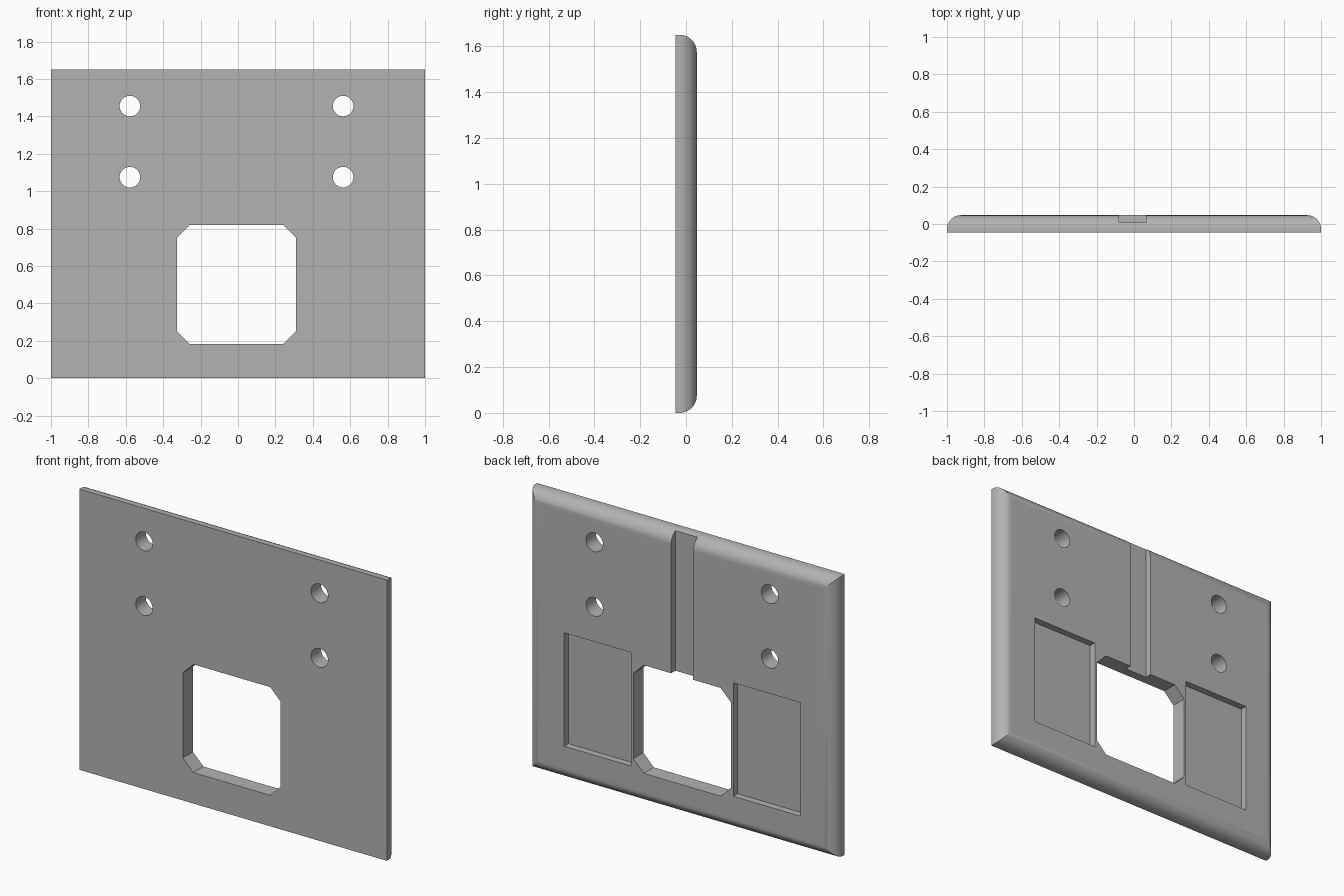
import bpy, bmesh, math

if "Cube" in bpy.data.objects:
    bpy.data.objects.remove(bpy.data.objects["Cube"], do_unlink=True)

FRONT, BACK, HEIGHT = -0.046, 0.047, 1.65
RADIUS = 0.075          # rounding of the back edges
STEPS = 12
MID = -0.008            # centre line of the cut-outs
FLOOR = 0.007           # depth of slot and pockets

grey = bpy.data.materials.new("plain grey")
grey.use_nodes = True
colour = (0.45, 0.45, 0.45, 1)
grey.diffuse_color = colour
grey.node_tree.nodes["Principled BSDF"].inputs["Base Color"].default_value = colour


def loft(name, rings):
    """Closed solid through a list of equal-length point rings."""
    bm = bmesh.new()
    loops = [[bm.verts.new(p) for p in ring] for ring in rings]
    for a, b in zip(loops, loops[1:]):
        for i in range(len(a)):
            j = (i + 1) % len(a)
            bm.faces.new((a[i], a[j], b[j], b[i]))
    bm.faces.new(loops[0])
    bm.faces.new(loops[-1])
    bmesh.ops.recalc_face_normals(bm, faces=bm.faces)
    mesh = bpy.data.meshes.new(name)
    bm.to_mesh(mesh)
    bm.free()
    mesh.materials.append(grey)
    obj = bpy.data.objects.new(name, mesh)
    bpy.context.collection.objects.link(obj)
    return obj


def rectangle(x0, x1, z0, z1):
    return [(x0, z0), (x1, z0), (x1, z1), (x0, z1)]


def at_depth(outline, y):
    return [(x, y, z) for x, z in outline]


def cut(name, outline, y0=-0.2, y1=0.2):
    """Subtract an outline extruded along y from the plate."""
    cutter = loft(name, [at_depth(outline, y0), at_depth(outline, y1)])
    cutter.hide_render = True
    mod = plate.modifiers.new(name, "BOOLEAN")
    mod.operation, mod.solver, mod.object = "DIFFERENCE", "EXACT", cutter
    bpy.ops.object.modifier_apply(modifier=mod.name)
    bpy.data.objects.remove(cutter, do_unlink=True)


# Plate: flat front, quarter-round back edges with mitred corners
insets = [(0, FRONT)]
for k in range(STEPS + 1):
    a = math.pi / 2 * k / STEPS
    insets.append((RADIUS * (1 - math.cos(a)), BACK - RADIUS * (1 - math.sin(a))))
plate = loft("wall_plate", [at_depth(rectangle(d - 1, 1 - d, d, HEIGHT - d), y)
                            for d, y in insets])
bpy.ops.object.select_all(action="DESELECT")
plate.select_set(True)
bpy.context.view_layer.objects.active = plate

# Central opening with chamfered corners
half, flat, zc = 0.318, 0.25, 0.5
corner = [(flat, -half), (half, -flat), (half, flat), (flat, half)]
opening = corner + [(-x, -z) for x, z in corner]
cut("opening", [(MID + x, zc + z) for x, z in opening])

# Cable slot from the opening to the top edge
cut("cable_slot", rectangle(MID - 0.072, MID + 0.072, 0.7, 1.8), y0=FLOOR)

for side in (-1, 1):
    # Shallow pocket on each side of the opening
    xs = sorted((MID + side * 0.333, MID + side * 0.768))
    cut("pocket", rectangle(xs[0], xs[1], 0.203, 0.87), y0=FLOOR)
    # Screw holes
    for z in (1.075, 1.455):
        ring = [math.tau * k / 32 for k in range(32)]
        cut("screw_hole", [(MID + side * 0.57 + 0.055 * math.cos(a),
                            z + 0.055 * math.sin(a)) for a in ring])

bpy.ops.object.shade_smooth_by_angle(angle=math.radians(25))
normals = plate.modifiers.new("even_shading", "WEIGHTED_NORMAL")
normals.keep_sharp = True
